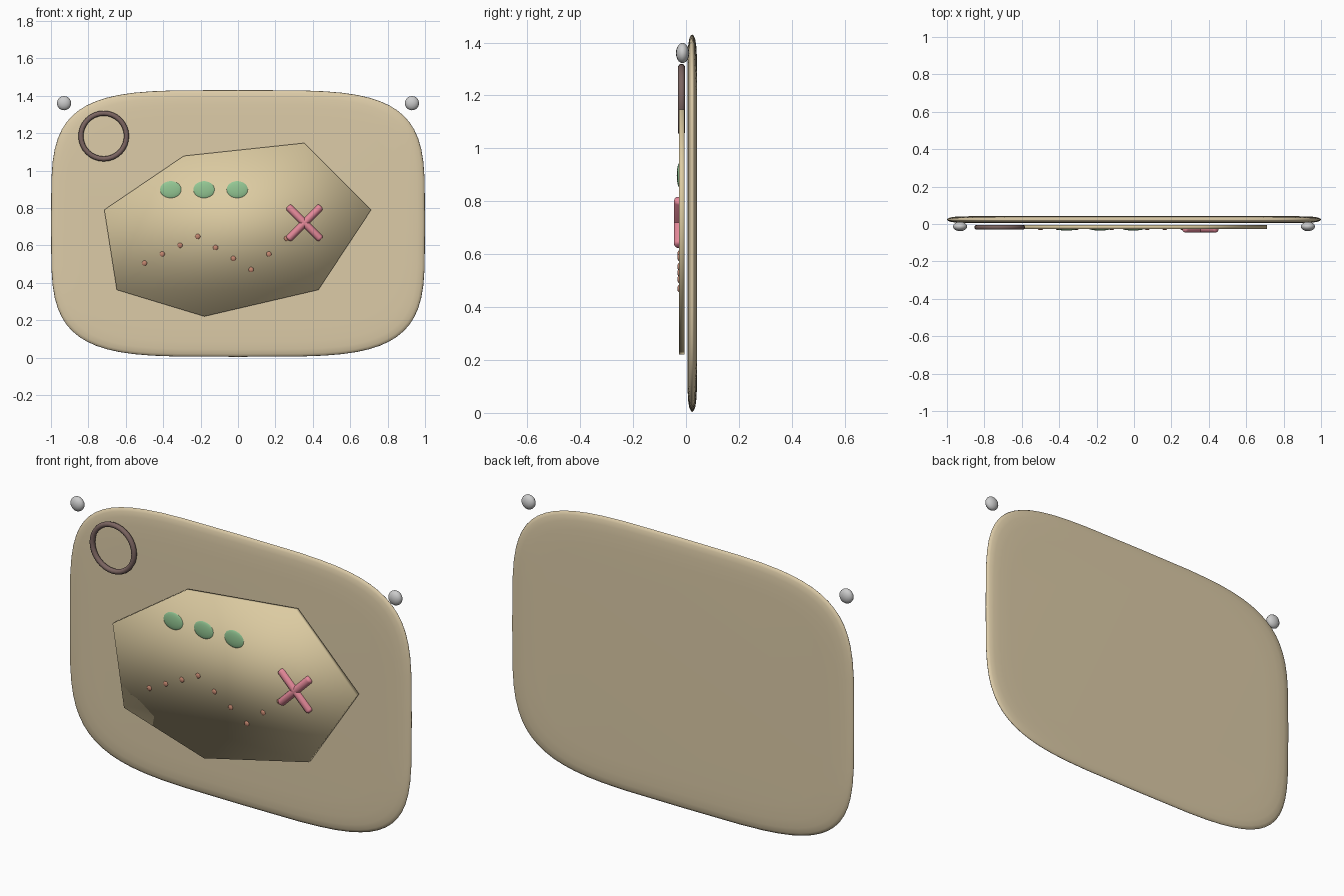
import bpy, bmesh
from math import sin, cos, pi, copysign, radians

if "Cube" in bpy.data.objects:
    bpy.data.objects.remove(bpy.data.objects["Cube"])


def colour(obj, name, rgb):
    mat = bpy.data.materials.get(name) or bpy.data.materials.new(name)
    mat.diffuse_color = (*rgb, 1)
    mat.use_nodes = True
    mat.node_tree.nodes["Principled BSDF"].inputs["Base Color"].default_value = mat.diffuse_color
    obj.data.materials.append(mat)


def finish(obj, name, mat, rgb):
    obj.name = name
    colour(obj, mat, rgb)
    for p in obj.data.polygons:
        p.use_smooth = True
    return obj


def mesh_object(bm, name, mat, rgb):
    bmesh.ops.recalc_face_normals(bm, faces=bm.faces)
    me = bpy.data.meshes.new(name)
    bm.to_mesh(me)
    bm.free()
    obj = bpy.data.objects.new(name, me)
    bpy.context.collection.objects.link(obj)
    return finish(obj, name, mat, rgb)


def ellipsoid(name, loc, size, mat, rgb, seg=16, rings=10):
    bpy.ops.mesh.primitive_uv_sphere_add(segments=seg, ring_count=rings, radius=1, location=loc)
    obj = bpy.context.object
    obj.scale = size
    return finish(obj, name, mat, rgb)


# Pillow-edged board: rounded-rectangle rings stacked through the thickness
def ring(bm, inset, y, n=64):
    vs = []
    for i in range(n):
        c, s = cos(2 * pi * i / n), sin(2 * pi * i / n)
        x = copysign(abs(c) ** 0.47, c) * (1 - inset)
        z = copysign(abs(s) ** 0.47, s) * (0.713 - inset)
        vs.append(bm.verts.new((x, y, 0.717 + z)))
    return vs


bm = bmesh.new()
half = [(0.16, 0.0185), (0.08, 0.0175), (0.04, 0.015), (0.015, 0.011), (0.003, 0.005)]
profile = [(i, -h) for i, h in half] + [(0, 0)] + [(i, h) for i, h in reversed(half)]
rings = [ring(bm, i, 0.0235 + y) for i, y in profile]
for a, b in zip(rings, rings[1:]):
    for k in range(len(a)):
        j = (k + 1) % len(a)
        bm.faces.new((a[k], a[j], b[j], b[k]))
bm.faces.new(rings[0])
bm.faces.new(rings[-1])
mesh_object(bm, "board", "tan", (0.72, 0.60, 0.39))

# Seven-sided map sheet
outline = [(-0.715, 0.79), (-0.29, 1.078), (0.355, 1.147), (0.712, 0.79),
           (0.43, 0.362), (-0.18, 0.22), (-0.648, 0.362)]
bm = bmesh.new()
sheet = bm.faces.new([bm.verts.new((x, -0.027, z)) for x, z in outline])
ext = bmesh.ops.extrude_face_region(bm, geom=[sheet])
bmesh.ops.translate(bm, vec=(0, 0.022, 0), verts=[v for v in ext["geom"] if isinstance(v, bmesh.types.BMVert)])
if sheet.is_valid and len([f for f in bm.faces if len(f.verts) == 7]) < 2:
    bm.faces.new([v for v in sheet.verts])
mesh_object(bm, "map_sheet", "parchment", (0.72, 0.60, 0.36))

# Corner pins
for side, x in (("left", -0.93), ("right", 0.93)):
    ellipsoid("pin_" + side, (x, -0.013, 1.36), (0.038, 0.025, 0.038), "steel", (0.6, 0.6, 0.63))

# Compass ring
bpy.ops.mesh.primitive_torus_add(major_radius=0.122, minor_radius=0.0135, major_segments=32,
                                 minor_segments=10, location=(-0.718, -0.017, 1.184),
                                 rotation=(pi / 2, 0, 0))
finish(bpy.context.object, "compass_ring", "dark_brown", (0.2, 0.13, 0.12))

# Green tree blobs
for i in range(3):
    ellipsoid(f"tree_{i}", (-0.36 + 0.178 * i, -0.024, 0.898), (0.06, 0.011, 0.047),
              "green", (0.30, 0.58, 0.30))

# Dotted trail
heights = [0.505, 0.553, 0.60, 0.647, 0.588, 0.53, 0.47, 0.553, 0.637]
for i, z in enumerate(heights):
    ellipsoid(f"trail_dot_{i}", (-0.50 + 0.095 * i, -0.024, z), (0.015, 0.009, 0.015),
              "rust", (0.55, 0.24, 0.16), 10, 6)

# Red cross: two round-ended bars
for i, ang in enumerate((45, -45)):
    bpy.ops.mesh.primitive_cylinder_add(vertices=16, radius=0.02, depth=0.25,
                                        location=(0.355, -0.026, 0.72), rotation=(0, radians(ang), 0))
    bar = finish(bpy.context.object, f"cross_bar_{i}", "red", (0.78, 0.25, 0.32))
    bev = bar.modifiers.new("round_ends", 'BEVEL')
    bev.width, bev.segments = 0.012, 3
    bev.limit_method, bev.angle_limit = 'ANGLE', radians(60)
